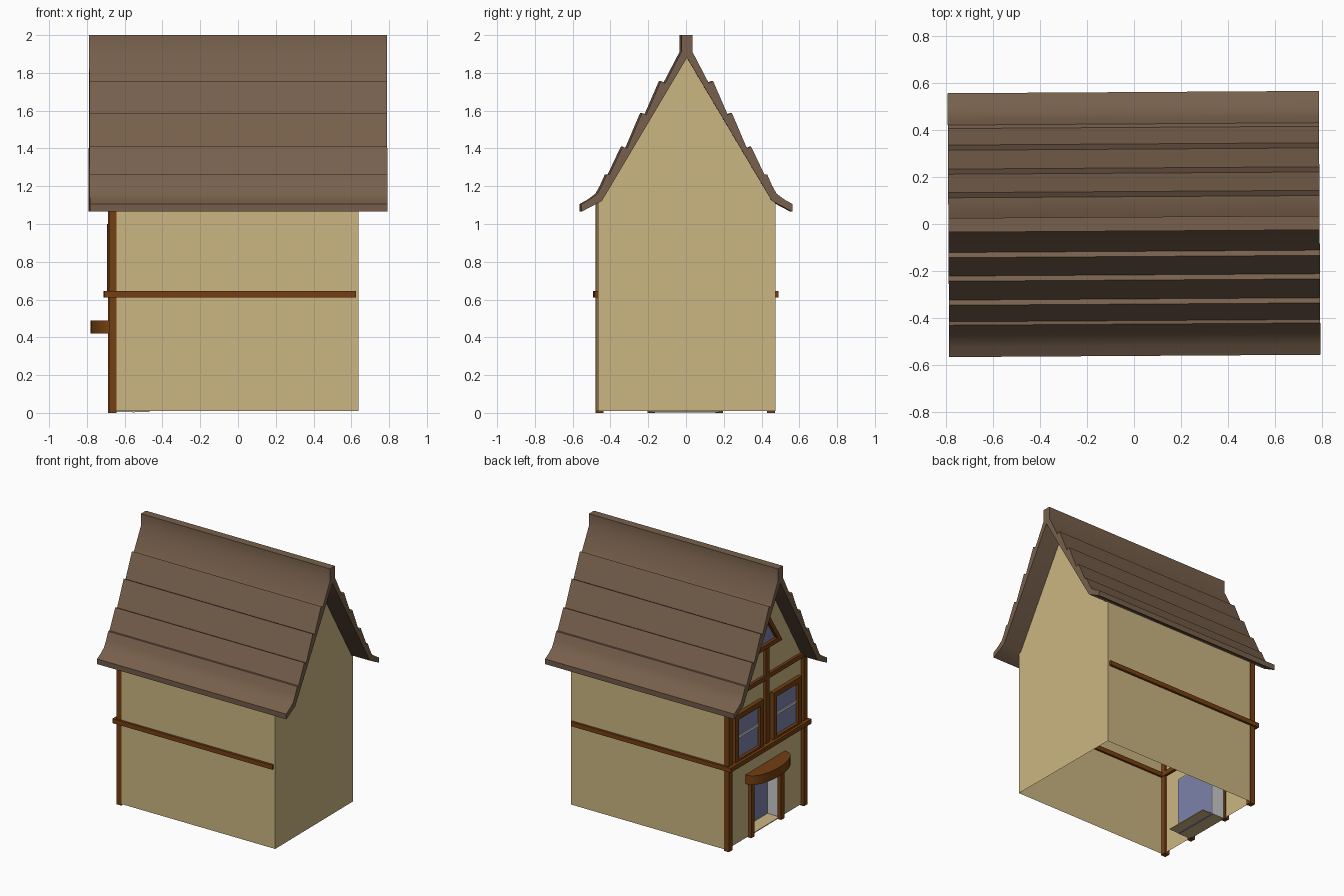
import bpy, math
from mathutils import Matrix

cube = bpy.data.objects.get("Cube")
if cube:
    bpy.data.objects.remove(cube, do_unlink=True)

TURN = Matrix.Rotation(math.radians(0.36), 4, 'Z')  # house stands slightly turned


def material(name, *rgb):
    m = bpy.data.materials.new(name)
    m.use_nodes = True
    color = (*rgb, 1)
    m.diffuse_color = color
    bsdf = next(n for n in m.node_tree.nodes if n.type == 'BSDF_PRINCIPLED')
    bsdf.inputs["Base Color"].default_value = color
    return m


PLASTER = material("plaster", 0.60, 0.47, 0.225)
ROOF = material("roof_brown", 0.185, 0.117, 0.072)
WOOD = material("timber", 0.175, 0.05, 0.006)
GLASS = material("blue_glass", 0.20, 0.225, 0.40)
WHITE = material("pale_grey", 0.60, 0.60, 0.62)


def build(name, verts, faces, mat, smooth=None):
    me = bpy.data.meshes.new(name)
    me.from_pydata(verts, [], faces)
    me.transform(TURN)
    me.materials.append(mat)
    ob = bpy.data.objects.new(name, me)
    bpy.context.collection.objects.link(ob)
    if smooth:
        bpy.ops.object.select_all(action='DESELECT')
        ob.select_set(True)
        bpy.context.view_layer.objects.active = ob
        bpy.ops.object.shade_smooth_by_angle(angle=math.radians(smooth))
    return ob


def extrude(name, profile, x0, x1, mat, smooth=None):
    """Prism along x from a counter-clockwise (y, z) profile."""
    n = len(profile)
    verts = [(x, y, z) for x in (x0, x1) for y, z in profile]
    faces = [[i, i + n, (i + 1) % n + n, (i + 1) % n][::-1] for i in range(n)]
    faces += [list(range(n))[::-1], list(range(n, 2 * n))]
    return build(name, verts, faces, mat, smooth)


def rect(y0, y1, z0, z1):
    return [(y0, z0), (y1, z0), (y1, z1), (y0, z1)]


def box(name, x0, x1, y0, y1, z0, z1, mat):
    return extrude(name, rect(y0, y1, z0, z1), x0, x1, mat)


def ring(name, outer, inner, x0, x1, mat):
    """Frame along x between two matching (y, z) loops."""
    n = len(outer)
    loops = [(x0, outer), (x1, outer), (x1, inner), (x0, inner)]
    verts = [(x, y, z) for x, loop in loops for y, z in loop]
    faces = []
    for k in range(4):
        a, b = k * n, (k + 1) % 4 * n
        faces += [[a + i, a + (i + 1) % n, b + (i + 1) % n, b + i] for i in range(n)]
    return build(name, verts, faces, mat)


# Walls: thin shell, open underneath, with a door opening in the timbered gable
BACK, FACE, HALF, BASE, EAVE, PEAK = 0.635, -0.66, 0.47, 0.01, 1.12, 1.88
DOOR, DOOR_TOP = 0.175, 0.43
gable = [(HALF, BASE), (HALF, EAVE), (0, PEAK), (-HALF, EAVE), (-HALF, BASE)]
notch = [(-DOOR, BASE), (-DOOR, DOOR_TOP), (DOOR, DOOR_TOP), (DOOR, BASE)]


def sheet(name, points, mat):
    return build(name, points, [list(range(len(points)))], mat)


sheet("plain_gable_wall", [(BACK, y, z) for y, z in gable], PLASTER)
sheet("timbered_gable_wall", [(FACE, y, z) for y, z in gable + notch], PLASTER)
for side, name in ((-1, "front"), (1, "back")):
    y = side * HALF
    wall = [(FACE, y, BASE), (BACK, y, BASE), (BACK, y, EAVE), (FACE, y, EAVE)]
    sheet(name + "_wall", wall[::-side], PLASTER)

# Roof: stepped courses, flared eaves and a raised ridge
slope = [(0.56, 1.105), (0.515, 1.13), (0.475, 1.16), (0.45, 1.205), (0.425, 1.262),
         (0.41, 1.262), (0.34, 1.41), (0.318, 1.4), (0.238, 1.588), (0.216, 1.578),
         (0.138, 1.758), (0.116, 1.745), (0.03, 1.91), (0.03, 2.0)]
under = [(0, PEAK), (0.45, 1.122), (0.558, 1.065)]
half = under[1:] + slope
roof = half + [(-y, z) for y, z in half[::-1]] + [under[0]]
extrude("roof", roof, -0.788, 0.788, ROOF, smooth=40)

# Timber frame
BEAM_Z = (0.612, 0.646)
for side, name in ((-1, "front"), (1, "back")):
    y0, y1 = sorted((side * 0.455, side * 0.487))
    box(name + "_wall_beam", -0.71, 0.622, y0, y1, *BEAM_Z, WOOD)
    y0, y1 = sorted((side * 0.432, side * 0.474))
    box(name + "_corner_post", -0.685, -0.645, y0, y1, 0, 1.15, WOOD)
box("gable_beam", -0.71, -0.64, -0.487, 0.487, *BEAM_Z, WOOD)
box("gable_upper_rail", -0.68, FACE, -0.46, 0.46, 1.125, 1.16, WOOD)
box("gable_centre_post", -0.682, FACE, -0.022, 0.022, 0.64, 1.39, WOOD)

# Gable windows
for side, name in ((-1, "front"), (1, "back")):
    y0, y1 = sorted((side * 0.06, side * 0.40))
    t = 0.04
    ring(name + "_window_frame", rect(y0, y1, 0.64, 1.0),
         rect(y0 + t, y1 - t, 0.66, 1.0 - t), -0.69, FACE, WOOD)
    box(name + "_window_glass", -0.667, -0.662, y0 + t, y1 - t, 0.66, 1.0 - t, GLASS)
    box(name + "_window_bar", -0.674, -0.667, y0 + t, y1 - t, 0.805, 0.825, WHITE)


def triangle(w, z):
    return [(-w, z), (w, z), (0, z + w * 1.55)]


ring("attic_window_frame", triangle(0.165, 1.365), triangle(0.105, 1.4), -0.69, FACE, WOOD)
extrude("attic_window_glass", triangle(0.105, 1.4), -0.667, -0.662, GLASS)

# Recessed doorway
box("door_floor", FACE, -0.47, -DOOR, DOOR, 0.006, 0.012, PLASTER)
box("door_panel", -0.558, -0.55, -DOOR, DOOR, 0.001, DOOR_TOP, GLASS)
box("door_ceiling", FACE, -0.55, -DOOR, DOOR, DOOR_TOP, DOOR_TOP + 0.006, PLASTER)
for side, name in ((-1, "front"), (1, "back")):
    y0, y1 = sorted((side * DOOR, side * (DOOR + 0.006)))
    box(name + "_door_reveal", FACE, -0.55, y0, y1, 0.006, DOOR_TOP, WHITE)
    y0, y1 = sorted((side * 0.16, side * 0.2))
    box(name + "_door_post", -0.683, -0.65, y0, y1, 0, DOOR_TOP, WOOD)

# Curved canopy over the door
steps = 16
arc = [(FACE - 0.02 - 0.1 * math.sin(math.pi * i / steps),
        0.235 * math.cos(math.pi * i / steps)) for i in range(steps + 1)]
plan = [(FACE, 0.235)] + arc + [(FACE, -0.235)]
n = len(plan)
verts = [(x, y, z) for z in (0.42, 0.488) for x, y in plan]
faces = [[i, (i + 1) % n, (i + 1) % n + n, i + n] for i in range(n)]
faces += [list(range(n))[::-1], list(range(n, 2 * n))]
build("door_canopy", verts, faces, WOOD, smooth=35)
